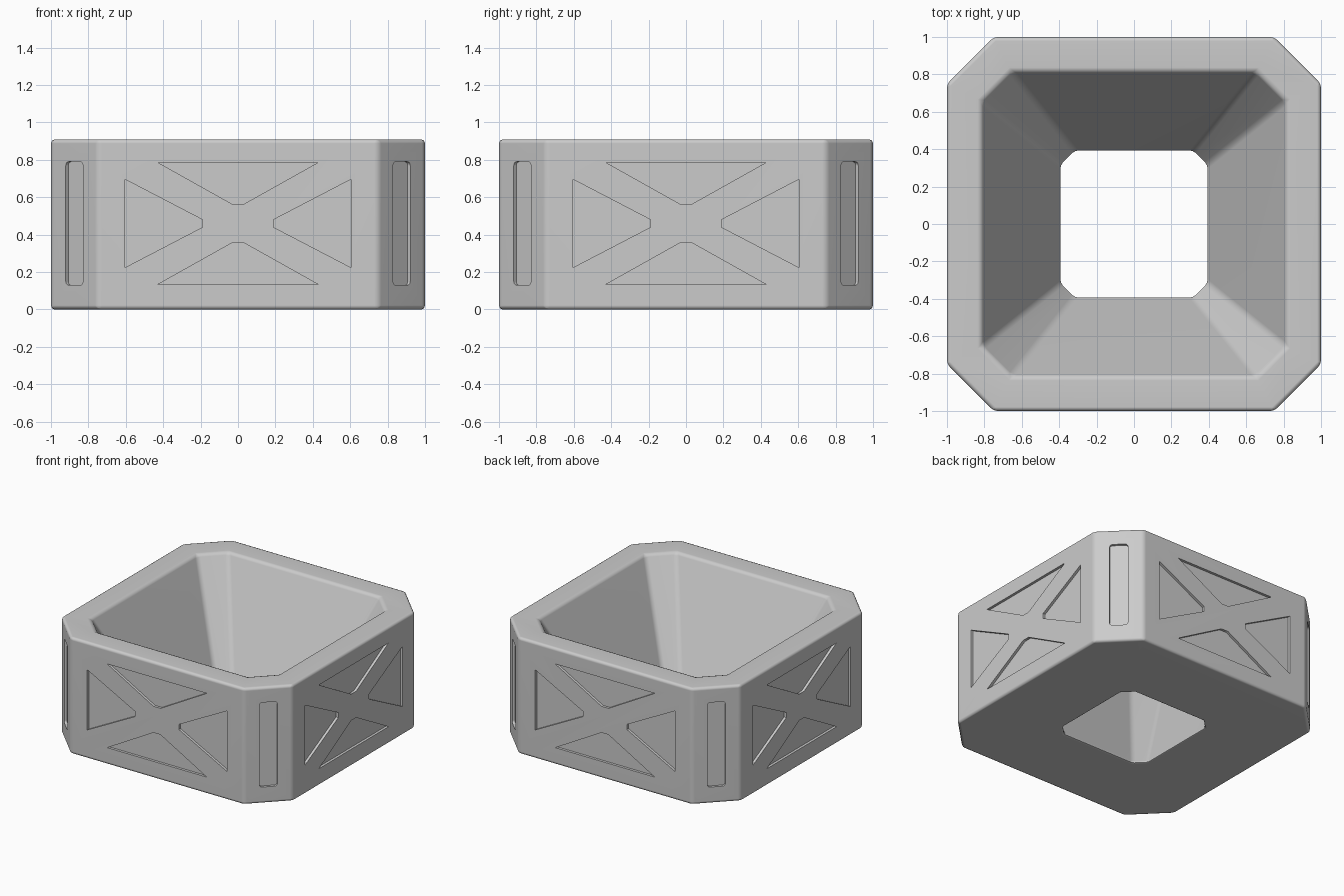
import bpy, bmesh, math
from mathutils import Matrix, Vector

if "Cube" in bpy.data.objects:
    bpy.data.objects.remove(bpy.data.objects["Cube"], do_unlink=True)

HEIGHT = 0.91
MID = 0.46
DEPTH = 0.02

grey = bpy.data.materials.new("light grey")
grey.use_nodes = True
colour = (0.6, 0.6, 0.6, 1)
grey.diffuse_color = colour
grey.node_tree.nodes["Principled BSDF"].inputs["Base Color"].default_value = colour


def octagon(half, cut, z):
    """Square ring with cut corners, counterclockwise."""
    ring = []
    for i in range(4):
        turn = Matrix.Rotation(i * math.pi / 2, 3, 'Z')
        ring += [turn @ Vector((half, -cut, z)), turn @ Vector((half, cut, z))]
    return ring


def finish(bm, name):
    bmesh.ops.recalc_face_normals(bm, faces=bm.faces)
    mesh = bpy.data.meshes.new(name)
    bm.to_mesh(mesh)
    bm.free()
    mesh.materials.append(grey)
    obj = bpy.data.objects.new(name, mesh)
    bpy.context.collection.objects.link(obj)
    return obj


# Planter body: straight outside, funnel-shaped inside, open at the bottom
bm = bmesh.new()
rings = [octagon(1, 0.75, 0), octagon(1, 0.75, HEIGHT),
         octagon(0.815, 0.655, HEIGHT), octagon(0.385, 0.31, 0)]
rings = [[bm.verts.new(p) for p in ring] for ring in rings]
for a, b in zip(rings, rings[1:] + rings[:1]):
    for i in range(8):
        j = (i + 1) % 8
        bm.faces.new((a[i], a[j], b[j], b[i]))
body = finish(bm, "planter_body")

# Recess outlines as (sideways, height) points
top_panel = [(-0.43, 0.787), (0.43, 0.787), (0.03, 0.563), (-0.03, 0.563)]
side_panel = [(-0.603, 0.695), (-0.603, 0.225), (-0.19, 0.44), (-0.19, 0.48)]
panels = [top_panel, [(x, 2 * MID - z) for x, z in top_panel],
          side_panel, [(-x, z) for x, z in side_panel]]
slot = []
for sx, sz, start in ((1, 1, 0), (-1, 1, 90), (-1, -1, 180), (1, -1, 270)):
    for step in range(4):
        a = math.radians(start + step * 30)
        slot.append((sx * 0.045 + 0.02 * math.cos(a),
                     MID + sz * 0.31 + 0.02 * math.sin(a)))


def add_prism(bm, outline, distance, angle):
    """Prism sunk DEPTH into the wall at the given distance and direction."""
    turn = Matrix.Rotation(angle, 3, 'Z')
    near, far = [[bm.verts.new(turn @ Vector((x, -distance + y, z))) for x, z in outline]
                 for y in (-0.1, DEPTH)]
    bm.faces.new(near)
    bm.faces.new(far[::-1])
    n = len(outline)
    for i in range(n):
        j = (i + 1) % n
        bm.faces.new((near[j], near[i], far[i], far[j]))


# Cutter for the brace-shaped wall recesses and the corner slots
bm = bmesh.new()
for side in range(4):
    angle = side * math.pi / 2
    for panel in panels:
        add_prism(bm, panel, 1, angle)
    add_prism(bm, slot, 1.75 / math.sqrt(2), angle + math.pi / 4)
cutter = finish(bm, "recess_cutter")
cutter.hide_render = True
cutter.display_type = 'WIRE'

# Soften the body edges, then press in the recesses
bevel = body.modifiers.new("soft_edges", 'BEVEL')
bevel.width = 0.022
bevel.segments = 2
bevel.limit_method = 'ANGLE'
bevel.angle_limit = math.radians(20)
cut = body.modifiers.new("recesses", 'BOOLEAN')
cut.operation = 'DIFFERENCE'
cut.solver = 'EXACT'
cut.object = cutter

bpy.ops.object.select_all(action='DESELECT')
body.select_set(True)
bpy.context.view_layer.objects.active = body
for name in ("soft_edges", "recesses"):
    bpy.ops.object.modifier_apply(modifier=name)
bpy.data.objects.remove(cutter, do_unlink=True)
bpy.ops.object.shade_smooth_by_angle(angle=math.radians(50))
normals = body.modifiers.new("even_shading", 'WEIGHTED_NORMAL')
normals.keep_sharp = True
